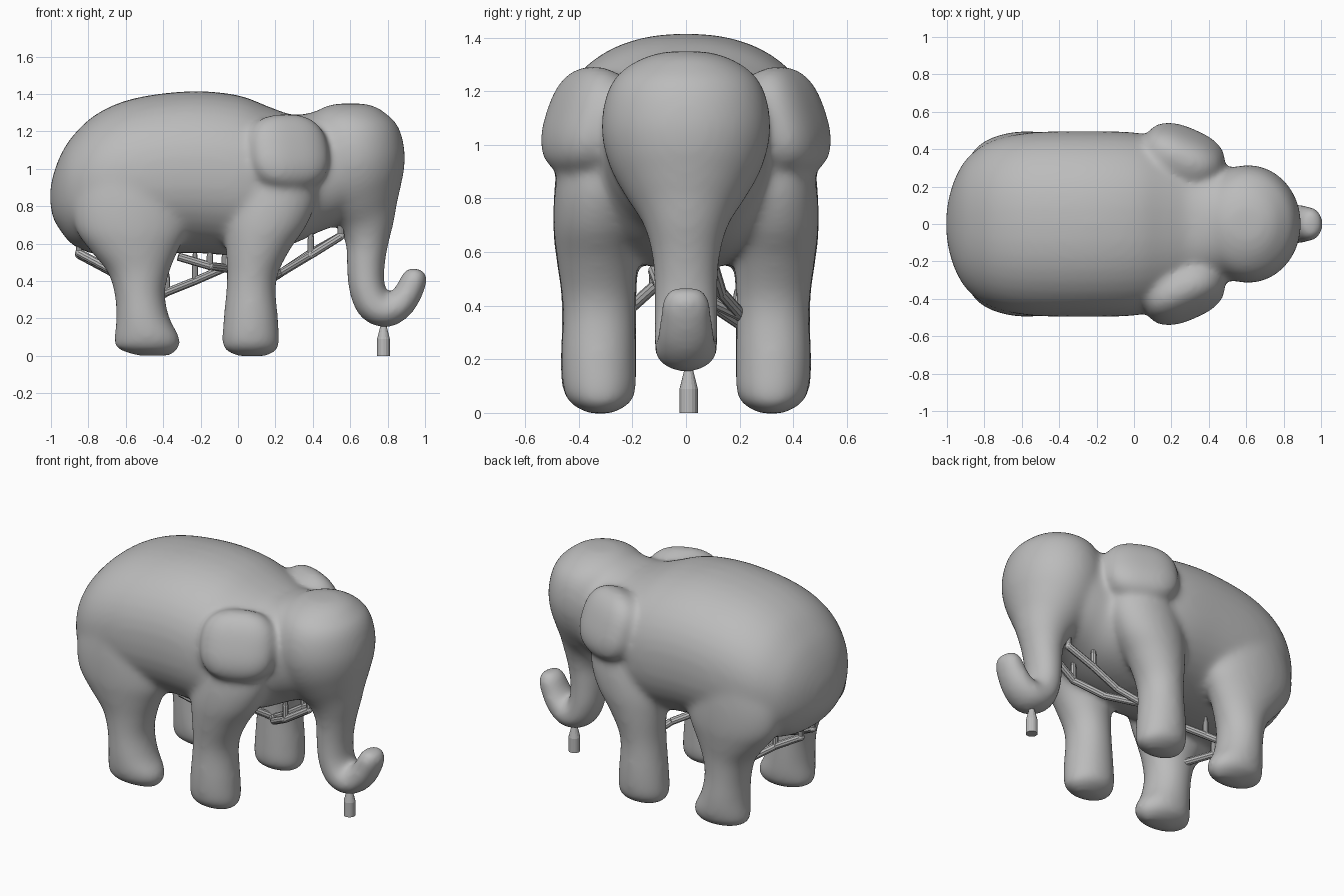
import bpy
import bmesh
import math
from mathutils import Vector, Matrix

old = bpy.data.objects.get("Cube")
if old:
    bpy.data.objects.remove(old, do_unlink=True)

grey = bpy.data.materials.new("matte grey")
grey.use_nodes = True
grey.diffuse_color = (0.5, 0.5, 0.5, 1)
grey.node_tree.nodes["Principled BSDF"].inputs["Base Color"].default_value = (0.5, 0.5, 0.5, 1)


def spline(points, steps=4):
    """Catmull-Rom interpolation through stations of any width."""
    pts = [points[0]] + list(points) + [points[-1]]
    out = []
    for a, b, c, d in zip(pts, pts[1:], pts[2:], pts[3:]):
        for k in range(steps):
            t = k / steps
            out.append([0.5 * (2 * q + (r - p) * t + (2 * p - 5 * q + 4 * r - s) * t * t
                               + (3 * q - p - 3 * r + s) * t ** 3)
                        for p, q, r, s in zip(a, b, c, d)])
    out.append(list(points[-1]))
    return out


def loft(bm, stations, axis=None, power=2.0, sides=40):
    """Skin of rounded rings; each station is x, y, z, radius, side radius."""
    rows = spline(stations)
    centres = [Vector(r[:3]) for r in rows]
    rings = []
    for i, row in enumerate(rows):
        tangent = axis or centres[min(i + 1, len(rows) - 1)] - centres[max(i - 1, 0)]
        side = Vector((0, 1, 0))
        normal = tangent.cross(side).normalized()
        ring = []
        for k in range(sides):
            a = math.tau * k / sides
            c, s = math.cos(a), math.sin(a)
            u = math.copysign(abs(c) ** (2 / power), c)
            v = math.copysign(abs(s) ** (2 / power), s)
            ring.append(bm.verts.new(centres[i] + normal * u * row[3] + side * v * row[4]))
        rings.append(ring)
    for r, q in zip(rings, rings[1:]):
        for k in range(sides):
            n = (k + 1) % sides
            bm.faces.new((r[k], r[n], q[n], q[k]))
    bm.faces.new(rings[0])
    bm.faces.new(rings[-1])


def finish(name, bm):
    bmesh.ops.recalc_face_normals(bm, faces=bm.faces)
    mesh = bpy.data.meshes.new(name)
    bm.to_mesh(mesh)
    bm.free()
    mesh.materials.append(grey)
    ob = bpy.data.objects.new(name, mesh)
    bpy.context.collection.objects.link(ob)
    return ob


body = bmesh.new()
X, Z = Vector((1, 0, 0)), Vector((0, 0, 1))

# Torso and neck: x, top, bottom, half width
torso = [(-1.005, .88, .83, .04), (-.99, .96, .74, .14), (-.95, 1.07, .67, .26),
         (-.88, 1.18, .59, .365), (-.75, 1.297, .54, .45), (-.55, 1.378, .54, .49),
         (-.25, 1.415, .55, .497), (0, 1.393, .535, .49), (.17, 1.33, .56, .455),
         (.3, 1.288, .6, .4), (.43, 1.31, .66, .32), (.55, 1.343, .71, .3),
         (.67, 1.335, .79, .27), (.77, 1.28, .93, .2)]
loft(body, [(x, 0, (t + b) / 2, (t - b) / 2, w) for x, t, b, w in torso], X, 2.25)

# Head running down into the curled trunk: x, z, depth radius, side radius
head = [(.6, 1.35, .02, .02), (.6, 1.343, .1, .1), (.6, 1.31, .175, .19),
        (.6, 1.25, .235, .265), (.605, 1.16, .272, .305), (.613, 1.04, .282, .315),
        (.633, .92, .258, .285), (.66, .81, .208, .225), (.684, .71, .155, .163),
        (.69, .6, .115, .13), (.683, .48, .102, .12), (.69, .36, .097, .12),
        (.73, .27, .097, .12), (.8, .24, .088, .118), (.87, .28, .08, .108),
        (.917, .35, .075, .098), (.947, .425, .068, .088), (.957, .465, .04, .055)]
loft(body, [(x, 0, z, r, w) for x, z, r, w in head])

# Legs: z, rear x, front x, side centre, side radius
front_leg = [(1.15, .05, .36, .25, .16), (1, 0, .4, .285, .17), (.85, -.05, .42, .315, .172),
             (.7, -.07, .37, .33, .165), (.56, -.065, .275, .33, .15), (.4, -.06, .205, .324, .137),
             (.2, -.078, .215, .325, .14), (.08, -.085, .222, .322, .135),
             (.03, -.07, .21, .32, .105), (-.003, .0, .15, .32, .04)]
hind_leg = [(1.2, -.75, -.4, .25, .15), (1.05, -.82, -.33, .285, .175), (.85, -.88, -.27, .315, .175),
            (.68, -.87, -.27, .33, .165), (.56, -.79, -.32, .33, .152), (.45, -.7, -.365, .325, .142),
            (.33, -.66, -.39, .324, .14), (.2, -.652, -.365, .326, .143), (.1, -.66, -.312, .325, .138),
            (.04, -.65, -.315, .323, .112), (.0, -.54, -.36, .32, .04)]
for leg in (front_leg, hind_leg):
    for s in (1, -1):
        loft(body, [((a + b) / 2, s * y, z, (b - a) / 2, w) for z, a, b, y, w in leg], Z)

# Ears: thick rounded pads angled back from the head
for s in (1, -1):
    place = (Matrix.Translation((.265, s * .37, 1.085)) @ Matrix.Rotation(-s * .4, 4, 'Z')
             @ Matrix.Rotation(s * .33, 4, 'X'))
    ball = bmesh.ops.create_uvsphere(body, u_segments=40, v_segments=24, radius=1)
    for v in ball["verts"]:
        p = v.co / sum(abs(c) ** 2.6 for c in v.co) ** (1 / 2.6)
        v.co = place @ Vector((p.x * .225, p.y * .128, p.z * .21))

# Fuse everything into one soft skin
skin = finish("elephant_body", body)
remesh = skin.modifiers.new("fuse", 'REMESH')
remesh.mode = 'VOXEL'
remesh.voxel_size = .014
soft = skin.modifiers.new("soften", 'SMOOTH')
soft.factor = .5
soft.iterations = 32
bpy.context.view_layer.objects.active = skin
skin.select_set(True)
for m in ("fuse", "soften"):
    bpy.ops.object.modifier_apply(modifier=m)
for f in skin.data.polygons:
    f.use_smooth = True


def rod(bm, a, b, r1, r2, sides=10):
    a, b = Vector(a), Vector(b)
    d = b - a
    turn = Matrix.Translation((a + b) / 2) @ d.to_track_quat('Z', 'Y').to_matrix().to_4x4()
    bmesh.ops.create_cone(bm, cap_ends=True, segments=sides, radius1=r1, radius2=r2,
                          depth=d.length, matrix=turn)


# Post under the trunk
post = bmesh.new()
rod(post, (.778, .01, 0), (.778, .01, .09), .034, .034, 16)
rod(post, (.778, .01, .09), (.778, .01, .17), .034, .014, 16)
finish("trunk_post", post)


def branch(name, path, pins):
    """Bent rail with pointed uprights at its corners."""
    bm = bmesh.new()
    for a, b in zip(path, path[1:]):
        rod(bm, a, b, .022, .022)
    for i, rise in pins:
        x, y, z = path[i]
        bmesh.ops.create_icosphere(bm, subdivisions=2, radius=.022, matrix=Matrix.Translation((x, y, z)))
        rod(bm, (x, y, z), (x, y, z + rise * .6), .018, .018)
        rod(bm, (x, y, z + rise * .6), (x, y, z + rise), .018, .009)
    finish(name, bm)


# Branching rails under the chin, belly and rump
branch("chin_rail_left", [(.1, .21, .36), (.24, .13, .45), (.39, .1, .55), (.55, .07, .64)],
       [(2, .13), (3, .1)])
branch("chin_rail_right", [(.1, .21, .36), (.24, .02, .45), (.39, -.08, .54), (.55, -.07, .64)],
       [(2, .14), (3, .1)])
branch("belly_rail_low", [(-.46, .26, .29), (-.38, .19, .34), (-.23, .1, .4), (-.07, .02, .47)],
       [(1, .12), (2, .17), (3, .1)])
branch("belly_rail_high", [(-.07, .02, .47), (-.15, -.1, .48), (-.32, -.12, .53)], [(1, .09)])
branch("belly_rail_cross", [(-.07, .02, .47), (.02, .12, .43), (.1, .22, .36)], [])
branch("rump_rail_left", [(-.52, .22, .34), (-.7, .1, .46), (-.85, .06, .54)], [(1, .1), (2, .08)])
branch("rump_rail_right", [(-.52, -.22, .38), (-.7, -.12, .47), (-.85, -.06, .55)], [(1, .1), (2, .08)])
